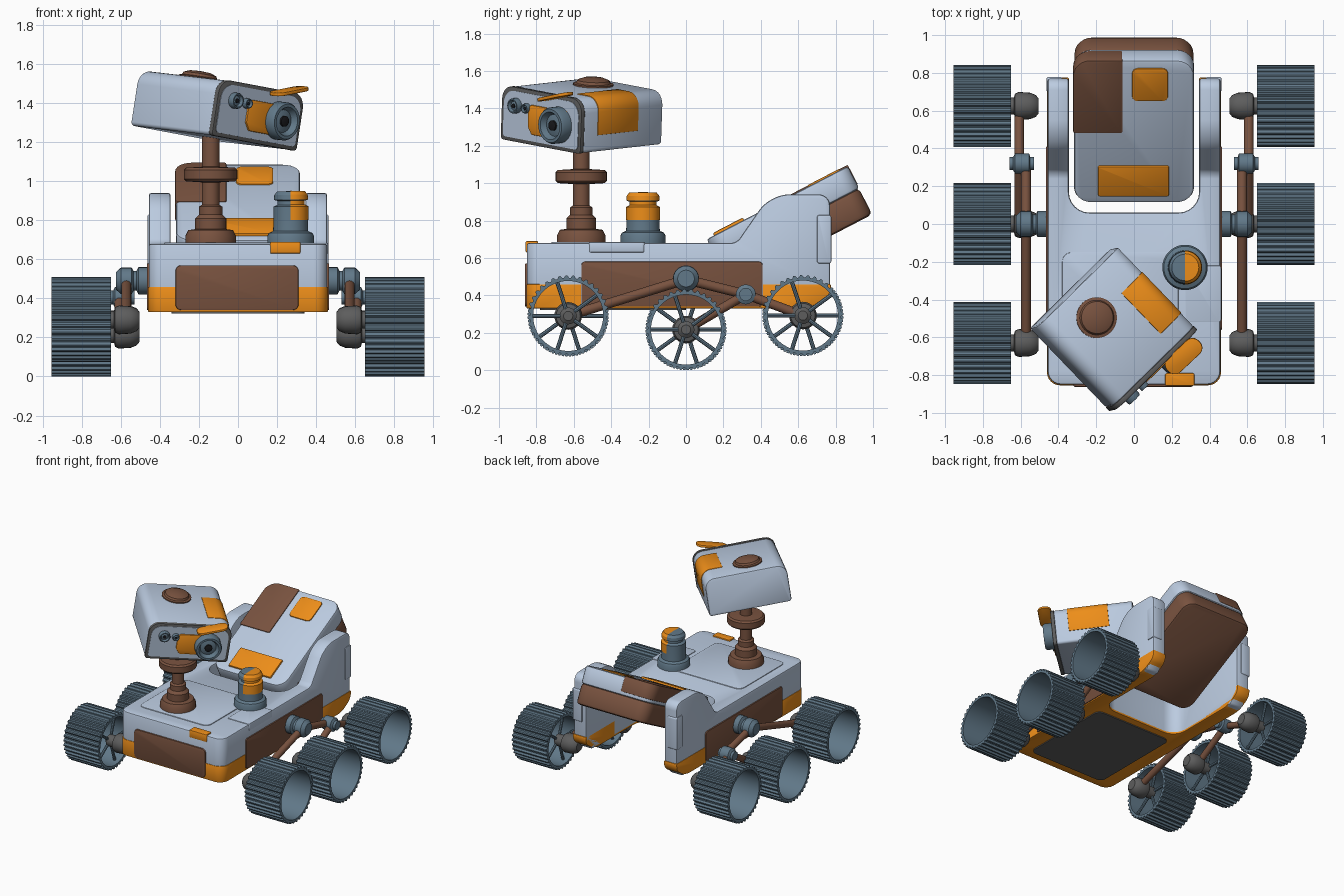
import bpy, bmesh
from math import sin, cos, pi, radians
from mathutils import Matrix, Vector

if "Cube" in bpy.data.objects:
    bpy.data.objects.remove(bpy.data.objects["Cube"])

T = Matrix.Translation
I = Matrix()


def R(deg, ax):
    return Matrix.Rotation(radians(deg), 4, ax)


def material(name, rgb):
    m = bpy.data.materials.new(name)
    m.diffuse_color = (*rgb, 1)
    m.use_nodes = True
    m.node_tree.nodes["Principled BSDF"].inputs["Base Color"].default_value = m.diffuse_color
    return m


BLUE = material("pale_blue", (0.50, 0.60, 0.75))
ORANGE = material("orange", (0.85, 0.27, 0.01))
BROWN = material("brown", (0.19, 0.085, 0.05))
SLATE = material("slate", (0.12, 0.19, 0.25))
GREY = material("dark_grey", (0.11, 0.11, 0.11))
BLACK = material("black", (0.01, 0.01, 0.012))


def make(name, bm, mat, M=I, bevel=0, cutter=None):
    bmesh.ops.recalc_face_normals(bm, faces=bm.faces[:])
    me = bpy.data.meshes.new(name)
    bm.to_mesh(me)
    bm.free()
    ob = bpy.data.objects.new(name, me)
    bpy.context.collection.objects.link(ob)
    ob.matrix_world = M
    if mat:
        me.materials.append(mat)
    bpy.context.view_layer.objects.active = ob
    if cutter:
        b = ob.modifiers.new("cut", 'BOOLEAN')
        b.operation, b.solver, b.object = 'DIFFERENCE', 'EXACT', cutter
        bpy.ops.object.modifier_apply(modifier="cut")
    if bevel:
        b = ob.modifiers.new("bevel", 'BEVEL')
        b.width, b.segments, b.limit_method, b.angle_limit = bevel, 2, 'ANGLE', radians(40)
        bpy.ops.object.modifier_apply(modifier="bevel")
    return ob


def rounded(pts, seg=6):
    """Polygon of (a, b[, radius]) with rounded corners."""
    out = []
    for i, p in enumerate(pts):
        c, r = Vector(p[:2]), (p[2] if len(p) > 2 else 0)
        if not r:
            out.append(c)
            continue
        d1 = (Vector(pts[i - 1][:2]) - c).normalized()
        d2 = (Vector(pts[(i + 1) % len(pts)][:2]) - c).normalized()
        for k in range(seg + 1):
            t = k / seg * pi / 2
            out.append(c + d1 * r * (1 - sin(t)) + d2 * r * (1 - cos(t)))
    return out


def rect(a0, a1, b0, b1, r=0):
    return [(a0, b0, r), (a1, b0, r), (a1, b1, r), (a0, b1, r)]


def prism(name, pts, axis, lo, hi, mat, M=I, bevel=0, cutter=None, corner=0):
    put = {'x': lambda p, h: (h, p[0], p[1]), 'y': lambda p, h: (p[0], h, p[1]),
           'z': lambda p, h: (p[0], p[1], h)}[axis]
    bm = bmesh.new()
    f = bm.faces.new([bm.verts.new(put(p, lo)) for p in rounded(pts)])
    new = bmesh.ops.extrude_face_region(bm, geom=[f])['geom']
    d = Vector(put((0, 0), hi - lo))
    bmesh.ops.translate(bm, vec=d, verts=[v for v in new if isinstance(v, bmesh.types.BMVert)])
    if corner:  # round the upright edges at the nose
        es = [e for e in bm.edges if all(v.co.y < -.84 for v in e.verts)
              and abs(e.verts[0].co.z - e.verts[1].co.z) > .05]
        bmesh.ops.bevel(bm, geom=es, offset=corner, segments=6, profile=.5, affect='EDGES')
    return make(name, bm, mat, M, bevel, cutter)


def lathe(name, prof, mat, M=I, seg=36, a0=0, a1=2 * pi):
    bm = bmesh.new()
    cols = [[bm.verts.new((r * cos(a), r * sin(a), z)) for r, z in prof]
            for a in (a0 + (a1 - a0) * i / seg for i in range(seg + 1))]
    for c, d in zip(cols, cols[1:]):
        for k in range(len(prof) - 1):
            bm.faces.new((c[k], d[k], d[k + 1], c[k + 1]))
    bmesh.ops.remove_doubles(bm, verts=bm.verts[:], dist=1e-5)
    return make(name, bm, mat, M)


def add_rod(bm, p, q, r, seg=16):
    p, q = Vector(p), Vector(q)
    m = T((p + q) / 2) @ (q - p).to_track_quat('Z', 'Y').to_matrix().to_4x4()
    bmesh.ops.create_cone(bm, cap_ends=True, segments=seg, radius1=r, radius2=r,
                          depth=(q - p).length, matrix=m)


# Chassis with a U-shaped rear bay
bay = prism("bay_cutter", [(-.345, .06, .11), (.345, .06, .11), (.345, 1.2), (-.345, 1.2)],
            'z', .1, 1.3, None)
bay.hide_render = True
prism("chassis", [(-.85, .335), (.69, .335), (.77, .42), (.77, .94, .06), (.45, .94, .1),
                  (.27, .68, .03), (-.85, .68)], 'x', -.457, .457, BLUE,
      bevel=.012, cutter=bay, corner=.07)
prism("lower_bumper", [(-.854, .33), (.66, .33, .05), (.775, .4, .04), (.775, .46), (.41, .46),
                       (.41, .35), (-.56, .35), (-.56, .46), (-.854, .46)], 'x', -.461, .461,
      ORANGE, bevel=.006, cutter=bay, corner=.07)
bpy.data.objects.remove(bay)
prism("belly_plate", rect(-.34, .34, -.78, .0, .05), 'z', .322, .34, GREY)
prism("front_panel", rect(-.32, .31, .34, .57, .03), 'y', -.862, -.83, BROWN, bevel=.006)
for s, side in ((1, "right"), (-1, "left")):
    lo, hi = sorted((s * .44, s * .467))
    prism(side + "_side_panel", rect(-.56, .41, .34, .58, .02), 'x', lo, hi, BROWN, bevel=.005)
    lo, hi = sorted((s * .38, s * .463))
    prism(side + "_rear_corner_plate", rect(.70, .777, .57, .83, .015), 'x', lo, hi, BLUE, bevel=.006)

# Deck plates
prism("deck_hatch", rect(-.38, .235, -.72, -.15, .05), 'z', .67, .686, BLUE, bevel=.004)
prism("deck_side_hatch", rect(.27, .462, -.52, -.22, .015), 'z', .63, .685, BLUE, bevel=.004)
prism("front_marker", rect(.165, .32, -.857, -.79, .01), 'z', .63, .69, ORANGE, bevel=.006)

# Tilted hopper
H = T((0, .11, .70)) @ R(27.4, 'X')
prism("hopper_lid", rect(-.318, .318, 0, .85, .09), 'z', -.135, 0, BLUE, H, .015)
prism("hopper_tub", rect(-.314, .314, .004, .848, .09), 'z', -.29, -.13, BROWN, H, .025)
prism("hopper_brown_plate", [(-.322, .42, .01), (-.06, .42, .01), (-.06, .853, .01), (-.322, .853, .09)],
      'z', -.11, .006, BROWN, H, .005)
prism("hopper_orange_plate", rect(-.01, .18, .61, .805, .03), 'z', -.02, .008, ORANGE, H, .005)
prism("hopper_hinge", rect(-.19, .185, .045, .225, .01), 'z', -.04, .014, ORANGE, H, .008)

# Beacon: slate core, orange half-shell on its right
beacon = [(.088, .80), (.088, .87), (.068, .88), (.068, .9), (.086, .905), (.084, .93), (.07, .948), (0, .95)]
B = T((.27, -.23, 0))
lathe("beacon", [(0, .67), (.12, .67), (.12, .72), (.112, .735), (.09, .745)] + beacon, SLATE, B)
lathe("beacon_light", [(r and r + .003, z + .002) for r, z in beacon], ORANGE, B, 18, -pi / 2, pi / 2)

# Mast
lathe("mast", [(0, .67), (.13, .67), (.13, .72), (.115, .75), (.08, .755), (.08, .81), (.06, .83),
               (.06, .87), (.045, .88), (.045, .995), (.125, 1.0), (.137, 1.012), (.137, 1.058), (.125, 1.07),
               (.045, 1.075), (.045, 1.3), (0, 1.3)], BROWN, T((-.14, -.56, 0)))

# Camera head, local front is -y
C = T((-.105, -.555, 1.365)) @ R(44.5, 'Z') @ R(7.6, 'Y') @ R(4.7, 'X')


def head_outline(d):
    return [(-.305 + d, -.145 + d, .02), (.305 - d, -.145 + d, .02),
            (.305 - d, .145 - d, .075), (-.305 + d, .145 - d, .075)]


prism("head_shell", head_outline(0), 'y', -.28, .305, BLUE, C, .012)
prism("head_rim", head_outline(-.002), 'y', -.305, -.278, GREY, C, .004)
prism("head_face", head_outline(.018), 'y', -.308, -.27, BLUE, C)
prism("face_plate", [(-.06, -.09), (.2, -.09), (.2, .07), (-.07, .07), (-.09, .05), (-.09, -.05)],
      'y', -.318, -.29, ORANGE, C, .004)


def lens(name, x, z, r, d):
    L = C @ T((x, -.305, z)) @ R(90, 'X')
    lathe(name, [(r, 0), (r, d * .8), (r * .92, d), (r * .76, d), (r * .6, d * .55),
                 (r * .35, d * .65), (0, d * .7)], SLATE, L)
    lathe(name + "_pupil", [(r * .3, d * .5), (r * .28, d * .8), (0, d * .9)], BLACK, L, 20)


lens("main_lens", .14, -.01, .098, .07)
lens("small_lens_a", -.19, .05, .041, .035)
lens("small_lens_b", -.105, .047, .026, .03)
prism("brow_flap", rect(-.115, .115, -.05, .05, .045), 'z', -.009, .009, ORANGE,
      C @ T((.147, -.35, .147)) @ R(-16, 'Y'), .004)
# orange patch wrapping the head's top edge
prism("head_patch", [(.14, .149), (.309, .149, .077), (.309, -.055), (.28, -.055), (.14, .1)],
      'y', -.18, .12, ORANGE, C, .003)
lathe("head_dome", [(.108, -.02), (.108, .008), (.092, .012), (.085, .026), (.055, .038), (0, .042)], BROWN,
      C @ T((-.046, .12, .145)))

# Wheel mesh: toothed rim plus spokes
bm = bmesh.new()
N, half, loops = 36, .153, []
for x, inner in ((-half, 0), (half, 0), (half, 1), (-half, 1)):
    ring = []
    for i in range(N * 4):
        a = 2 * pi * (i + .5) / (N * 4)
        r = .187 if inner else (.217 if i % 4 < 2 else .204)
        ring.append(bm.verts.new((x, r * cos(a), r * sin(a))))
    loops.append(ring)
for k in range(4):
    p, q = loops[k], loops[(k + 1) % 4]
    for i in range(N * 4):
        j = (i + 1) % (N * 4)
        bm.faces.new((p[i], p[j], q[j], q[i]))
for k in range(5):
    a = pi + k * 2 * pi / 5
    add_rod(bm, (-.11, .03 * cos(a), .03 * sin(a)), (-.11, .192 * cos(a), .192 * sin(a)), .011, 8)
wheel = make("wheel", bm, SLATE)
wheel_mesh = wheel.data
bpy.data.objects.remove(wheel)

# Suspension and wheels on both sides
hubs = {"front": (-.63, .29), "middle": (0, .217), "rear": (.625, .292)}
hub_prof = [(0, .505), (.04, .505), (.058, .52), (.07, .55), (.074, .61), (.065, .63), (.045, .635),
            (.045, .70), (.025, .715), (0, .715)]
for s, side in ((1, "right"), (-1, "left")):
    S = R(90 * s, 'Y')  # lathe axis z turned to outward x
    for pos, (y, z) in hubs.items():
        w = bpy.data.objects.new(f"{side}_{pos}_wheel", wheel_mesh)
        bpy.context.collection.objects.link(w)
        w.matrix_world = T((s * .803, y, z)) @ (I if s > 0 else R(180, 'Z'))
        lathe(f"{side}_{pos}_hub", hub_prof, GREY, T((0, y, z)) @ S, 24)
    lathe(side + "_rocker_pivot", [(.07, .44), (.07, .51), (.05, .52), (.05, .535), (.068, .545), (.068, .6),
                                   (.045, .625), (0, .625)], SLATE, T((0, 0, .49)) @ S, 24)
    lathe(side + "_bogie_pivot", [(0, .53), (.035, .53), (.035, .55), (.053, .555), (.053, .63), (.035, .64),
                                  (.035, .66), (0, .66)], SLATE, T((0, .32, .405)) @ S, 24)
    bm = bmesh.new()
    for q in ((-.63, .29), (.32, .405)):
        add_rod(bm, (s * .572, 0, .485), (s * .572, *q), .026)
    make(side + "_rocker_arm", bm, BROWN)
    bm = bmesh.new()
    for q in (hubs["middle"], hubs["rear"]):
        add_rod(bm, (s * .608, .32, .405), (s * .608, *q), .025)
    make(side + "_bogie_arm", bm, BROWN)

bpy.ops.object.select_all(action='SELECT')
bpy.ops.object.shade_smooth_by_angle(angle=radians(33))
